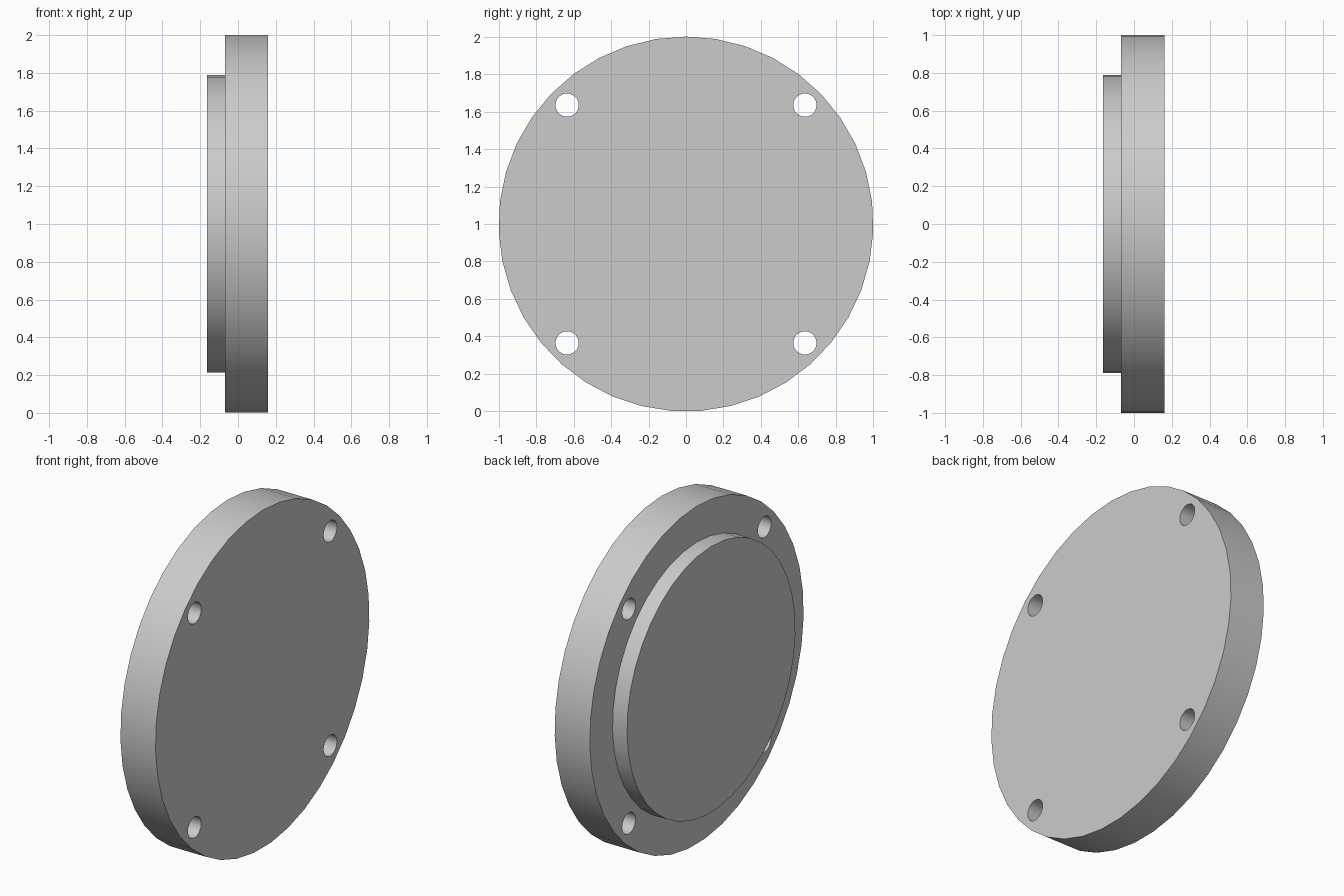
import bpy, bmesh
from math import cos, sin, pi, radians
from mathutils import Matrix

old = bpy.data.objects.get("Cube")
if old:
    bpy.data.objects.remove(old, do_unlink=True)

grey = bpy.data.materials.new("plain grey")
grey.use_nodes = True
colour = (0.6, 0.6, 0.6, 1)
grey.diffuse_color = colour
grey.node_tree.nodes["Principled BSDF"].inputs["Base Color"].default_value = colour

SIDES = 39
CENTRE_Z = 1.0
BACK, STEP, FRONT = -0.165, -0.07, 0.16   # stations along x


def stepped_solid(name, stations, sides):
    """Stack rings (x, radius) about the x axis and close both ends."""
    bm = bmesh.new()
    rings = []
    for x, r in stations:
        angles = [2 * pi * i / sides for i in range(sides)]
        rings.append([bm.verts.new((x, r * sin(a), r * cos(a))) for a in angles])
    for a, b in zip(rings, rings[1:]):
        for i in range(sides):
            j = (i + 1) % sides
            bm.faces.new((a[i], a[j], b[j], b[i]))
    bm.faces.new(rings[0])
    bm.faces.new(rings[-1])
    bmesh.ops.recalc_face_normals(bm, faces=bm.faces)
    mesh = bpy.data.meshes.new(name)
    bm.to_mesh(mesh)
    bm.free()
    mesh.materials.append(grey)
    obj = bpy.data.objects.new(name, mesh)
    bpy.context.collection.objects.link(obj)
    return obj


# Round flange with a raised boss on its -x face
cover = stepped_solid(
    "flange_cover",
    [(BACK, 0.788), (STEP, 0.788), (STEP, 1.001), (FRONT, 1.001)], SIDES)
cover.data.transform(Matrix.Translation((0, 0, CENTRE_Z)))

# Four bolt holes through the flange rim
bpy.context.view_layer.objects.active = cover
cover.select_set(True)
for sy in (-1, 1):
    for sz in (-1, 1):
        cutter = stepped_solid("bolt_hole_cutter", [(-0.3, 0.062), (0.3, 0.062)], 32)
        cutter.data.transform(Matrix.Translation((0, sy * 0.635, CENTRE_Z + sz * 0.635)))
        cutter.hide_render = True
        cut = cover.modifiers.new("bolt_hole", "BOOLEAN")
        cut.operation = "DIFFERENCE"
        cut.solver = "EXACT"
        cut.object = cutter
        bpy.ops.object.modifier_apply(modifier=cut.name)
        bpy.data.objects.remove(cutter, do_unlink=True)

# Smooth round walls, crisp rims
bpy.ops.object.shade_smooth_by_angle(angle=radians(30))
